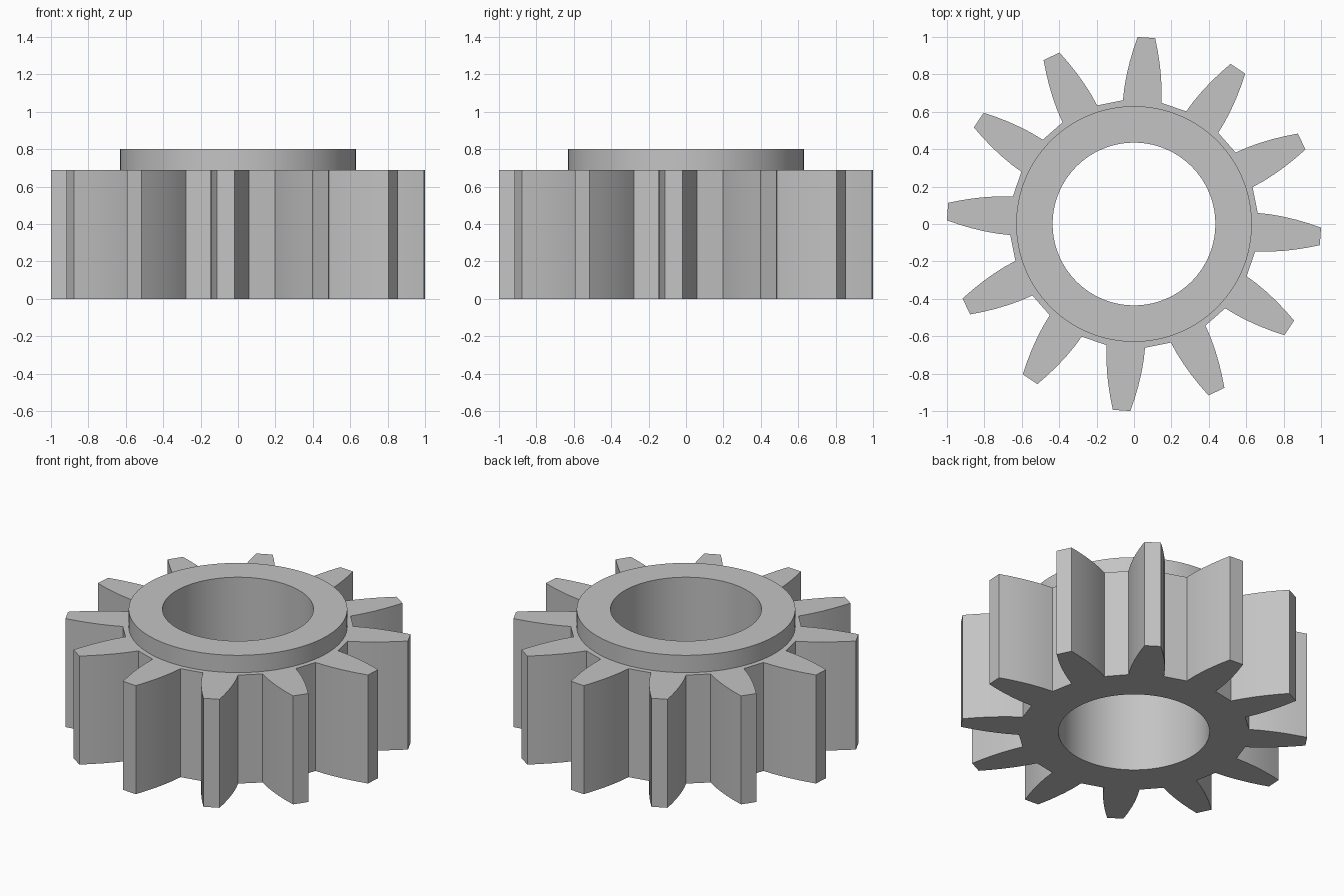
import bpy
import bmesh
from math import cos, sin, radians

cube = bpy.data.objects.get("Cube")
if cube:
    bpy.data.objects.remove(cube, do_unlink=True)

TEETH = 12
PHASE = -3.8                # turn of the first tooth, degrees
ROOT_R, TIP_R = 0.664, 1.0
ROOT_HALF, TIP_HALF = 0.103, 0.047   # half widths of a tooth
FLANK, VALLEY = 6, 4        # points per flank and per valley
GEAR_H, HUB_H = 0.69, 0.80
HUB_R, BORE_R = 0.63, 0.435
PITCH = 360 / TEETH


def turned(x, y, degrees):
    a = radians(degrees)
    return x * cos(a) - y * sin(a), x * sin(a) + y * cos(a)


# One tooth pointing along +x, with bulging flanks, then the straight valley
rising = []
for i in range(FLANK):
    s = i / (FLANK - 1)
    half = ROOT_HALF + (TIP_HALF - ROOT_HALF) * s ** 1.8
    r = ROOT_R + (TIP_R - ROOT_R) * s
    rising.append(((r * r - half * half) ** 0.5, -half))
tooth = rising + [(x, -y) for x, y in reversed(rising)]
start, end = tooth[-1], turned(*tooth[0], PITCH)
for i in range(1, VALLEY + 1):
    t = i / (VALLEY + 1)
    tooth.append((start[0] + (end[0] - start[0]) * t, start[1] + (end[1] - start[1]) * t))

outline = [turned(x, y, PHASE + k * PITCH) for k in range(TEETH) for x, y in tooth]
count = len(outline)
step = 360 / count
first = PHASE - step * (FLANK - 0.5)


def circle(radius):
    return [turned(radius, 0, first + i * step) for i in range(count)]


# Closed section of matching loops: underside, teeth, shoulder, hub, bore
bore, hub = circle(BORE_R), circle(HUB_R)
section = [(bore, 0), (outline, 0), (outline, GEAR_H),
           (hub, GEAR_H), (hub, HUB_H), (bore, HUB_H)]
bm = bmesh.new()
loops = [[bm.verts.new((x, y, z)) for x, y in pts] for pts, z in section]
for a, b in zip(loops, loops[1:] + loops[:1]):
    for i in range(count):
        j = (i + 1) % count
        bm.faces.new((a[i], a[j], b[j], b[i]))
bmesh.ops.recalc_face_normals(bm, faces=bm.faces)
mesh = bpy.data.meshes.new("pinion_gear")
bm.to_mesh(mesh)
bm.free()

# Plain grey metal
grey = bpy.data.materials.new("grey_metal")
grey.use_nodes = True
colour = (0.55, 0.55, 0.55, 1)
grey.diffuse_color = colour
grey.node_tree.nodes["Principled BSDF"].inputs["Base Color"].default_value = colour
mesh.materials.append(grey)

gear = bpy.data.objects.new("pinion_gear", mesh)
bpy.context.collection.objects.link(gear)
bpy.ops.object.select_all(action="DESELECT")
gear.select_set(True)
bpy.context.view_layer.objects.active = gear
bpy.ops.object.shade_smooth_by_angle(angle=radians(30))
